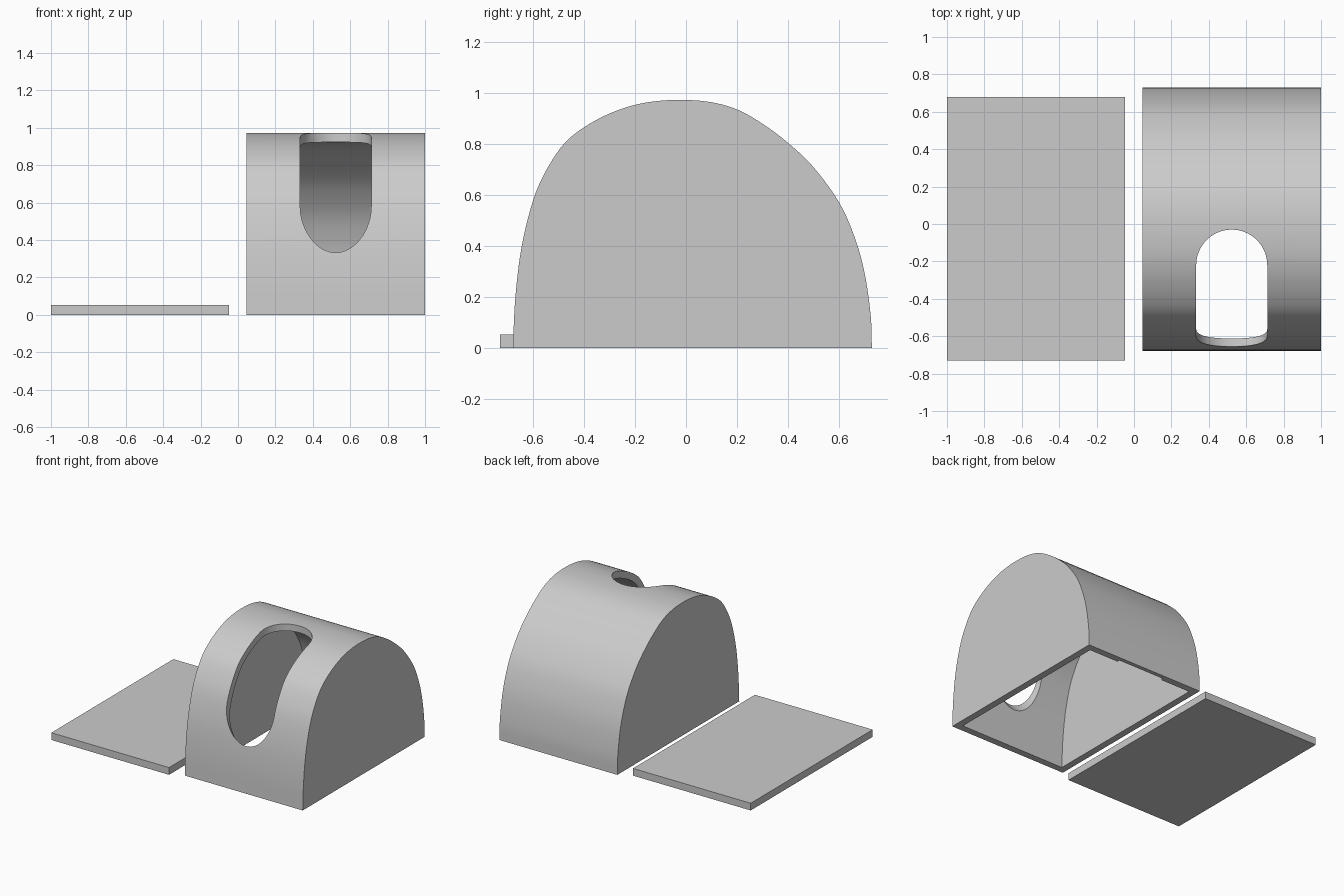
import bpy, bmesh
from math import radians
from mathutils import Vector, Matrix

cube = bpy.data.objects.get("Cube")
if cube:
    bpy.data.objects.remove(cube, do_unlink=True)

grey = bpy.data.materials.new("plain_grey")
grey.use_nodes = True
grey.diffuse_color = (0.6, 0.6, 0.6, 1)
grey.node_tree.nodes["Principled BSDF"].inputs["Base Color"].default_value = (0.6, 0.6, 0.6, 1)

WALL = 0.05
X0, X1 = 0.045, 1.0
MID = (X0 + X1) / 2
RADIUS = 0.19


def make_object(name, bm, helper=False):
    bmesh.ops.recalc_face_normals(bm, faces=bm.faces)
    mesh = bpy.data.meshes.new(name)
    bm.to_mesh(mesh)
    bm.free()
    mesh.materials.append(grey)
    obj = bpy.data.objects.new(name, mesh)
    bpy.context.collection.objects.link(obj)
    obj.hide_render = helper
    return obj


def prism(name, profile, x0, x1, helper=False):
    """Extrude a (y, z) profile along x."""
    bm = bmesh.new()
    face = bm.faces.new([bm.verts.new((x0, y, z)) for y, z in profile])
    out = bmesh.ops.extrude_face_region(bm, geom=[face])
    moved = [v for v in out["geom"] if isinstance(v, bmesh.types.BMVert)]
    bmesh.ops.translate(bm, vec=(x1 - x0, 0, 0), verts=moved)
    return make_object(name, bm, helper)


def box(name, x, y, z, helper=False):
    return prism(name, [(y[0], z[0]), (y[1], z[0]), (y[1], z[1]), (y[0], z[1])], *x, helper)


def rod(name, start, end):
    """Round cutter between two points."""
    start, end = Vector(start), Vector(end)
    axis = end - start
    turn = axis.to_track_quat('Z', 'Y').to_matrix().to_4x4()
    bm = bmesh.new()
    bmesh.ops.create_cone(bm, cap_ends=True, segments=64, radius1=RADIUS, radius2=RADIUS,
                          depth=axis.length,
                          matrix=Matrix.Translation((start + end) / 2) @ turn)
    return make_object(name, bm, True)


def smooth_path(points, steps=5):
    """Catmull-Rom curve through the points."""
    p = [Vector(q) for q in points]
    p = [2 * p[0] - p[1]] + p + [2 * p[-1] - p[-2]]
    path = []
    for a, b, c, d in zip(p, p[1:], p[2:], p[3:]):
        for i in range(steps):
            t = i / steps
            path.append(0.5 * (2 * b + (c - a) * t + (2 * a - 5 * b + 4 * c - d) * t**2
                               + (3 * b - a - 3 * c + d) * t**3))
    return path + [p[-2]]


def inset(path, dist):
    """Move each path point inwards along its normal."""
    result = []
    for i, q in enumerate(path):
        tangent = (path[min(i + 1, len(path) - 1)] - path[max(i - 1, 0)]).normalized()
        result.append(q + dist * Vector((tangent.y, -tangent.x)))
    return result


# Domed housing: outer arch
arch = smooth_path([(-0.68, 0), (-0.67, 0.2), (-0.645, 0.4), (-0.6, 0.58), (-0.55, 0.695),
                    (-0.48, 0.8), (-0.4, 0.866), (-0.3, 0.92), (-0.2, 0.954), (-0.1, 0.97),
                    (0, 0.973), (0.1, 0.964), (0.2, 0.936), (0.3, 0.88), (0.4, 0.805),
                    (0.5, 0.71), (0.6, 0.573), (0.66, 0.44), (0.7, 0.3), (0.725, 0.13),
                    (0.73, 0)])
housing = prism("domed_housing", arch, X0, X1)

# Hollow inside, open at the bottom
inner = inset(arch, WALL)
inner = [Vector((inner[0].x, -0.1))] + inner + [Vector((inner[-1].x, -0.1))]
cutters = [prism("cavity_cutter", inner, X0 + WALL, X1 - WALL, True)]

# Round-ended slot running over the front of the dome
low = Vector((MID, -0.6, 0.58))
slant = Vector((0, 0.59, -0.81))
cutters.append(rod("slot_top_cutter", (MID, -0.22, 0.6), (MID, -0.22, 1.2)))
cutters.append(rod("slot_bottom_cutter", low - 0.5 * slant, low + 0.3 * slant))
a, b = low - 0.5 * slant, low + 0.3 * slant
cutters.append(prism("slot_middle_cutter",
                     [(a.y, a.z), (a.y, 1.2), (-0.22, 1.2), (-0.22, b.z), (b.y, b.z)],
                     MID - RADIUS, MID + RADIUS, True))

# Shallow notch inside the back rim
cutters.append(box("rim_notch_cutter", (MID - RADIUS, MID + RADIUS), (0.64, 0.7),
                   (-0.05, 0.02), True))

for cutter in cutters:
    mod = housing.modifiers.new(cutter.name, 'BOOLEAN')
    mod.operation = 'DIFFERENCE'
    mod.solver = 'EXACT'
    mod.object = cutter

bpy.context.view_layer.update()
graph = bpy.context.evaluated_depsgraph_get()
carved = bpy.data.meshes.new_from_object(housing.evaluated_get(graph))
housing.modifiers.clear()
housing.data = carved
for cutter in cutters:
    bpy.data.objects.remove(cutter, do_unlink=True)

bpy.ops.object.select_all(action='DESELECT')
housing.select_set(True)
bpy.context.view_layer.objects.active = housing
bpy.ops.object.shade_smooth_by_angle(angle=radians(30))

# Flat base plate lying beside the housing
box("base_plate", (-1, -0.047), (-0.73, 0.68), (0, 0.053))
